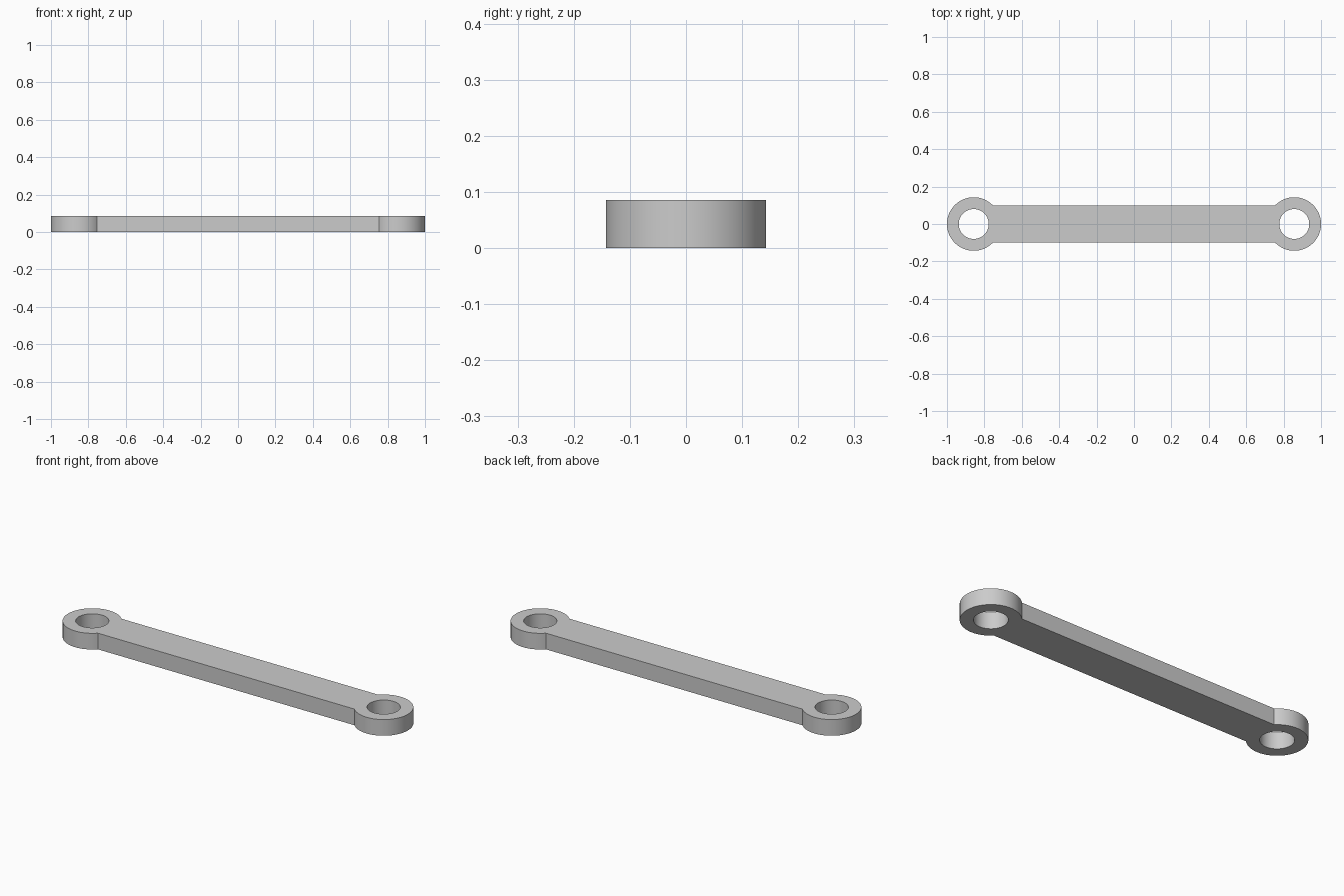
import bpy, bmesh
from math import asin, cos, sin, pi, radians

cube = bpy.data.objects.get("Cube")
if cube:
    bpy.data.objects.remove(cube, do_unlink=True)

EYE_R = 0.143           # outer radius of each end
EYE_X = 1 - EYE_R       # distance of the ends from the middle
HOLE_R = 0.08
BAR_HALF = 0.1
HEIGHT = 0.086
STEPS = 64


def arc(cx, radius, start, end, steps):
    return [(cx + radius * cos(start + (end - start) * i / steps),
             radius * sin(start + (end - start) * i / steps))
            for i in range(steps + 1)]


def add_loop(bm, points):
    verts = [bm.verts.new((x, y, 0)) for x, y in points]
    return [bm.edges.new((a, verts[i - 1])) for i, a in enumerate(verts)]


# Outline: a round end on each side, joined by straight bar edges
reach = pi - asin(BAR_HALF / EYE_R)
right_end = arc(EYE_X, EYE_R, -reach, reach, STEPS)
left_end = [(-x, -y) for x, y in right_end]
bm = bmesh.new()
edges = add_loop(bm, right_end + left_end)

# Pin holes
for side in (1, -1):
    edges += add_loop(bm, arc(side * EYE_X, HOLE_R, 0, 2 * pi, STEPS)[:-1])

# Fill the flat plate and give it thickness
bmesh.ops.triangle_fill(bm, edges=edges, use_beauty=True)
result = bmesh.ops.extrude_face_region(bm, geom=bm.faces[:])
top = [v for v in result["geom"] if isinstance(v, bmesh.types.BMVert)]
bmesh.ops.translate(bm, verts=top, vec=(0, 0, HEIGHT))
bmesh.ops.recalc_face_normals(bm, faces=bm.faces[:])

mesh = bpy.data.meshes.new("link_bar")
bm.to_mesh(mesh)
bm.free()
link = bpy.data.objects.new("link_bar", mesh)
bpy.context.collection.objects.link(link)

# Plain grey material
grey = bpy.data.materials.new("light_grey")
grey.use_nodes = True
colour = (0.6, 0.6, 0.6, 1)
grey.diffuse_color = colour
grey.node_tree.nodes["Principled BSDF"].inputs["Base Color"].default_value = colour
mesh.materials.append(grey)

# Smooth round walls, sharp rims
bpy.ops.object.select_all(action="DESELECT")
link.select_set(True)
bpy.context.view_layer.objects.active = link
bpy.ops.object.shade_smooth_by_angle(angle=radians(30))
